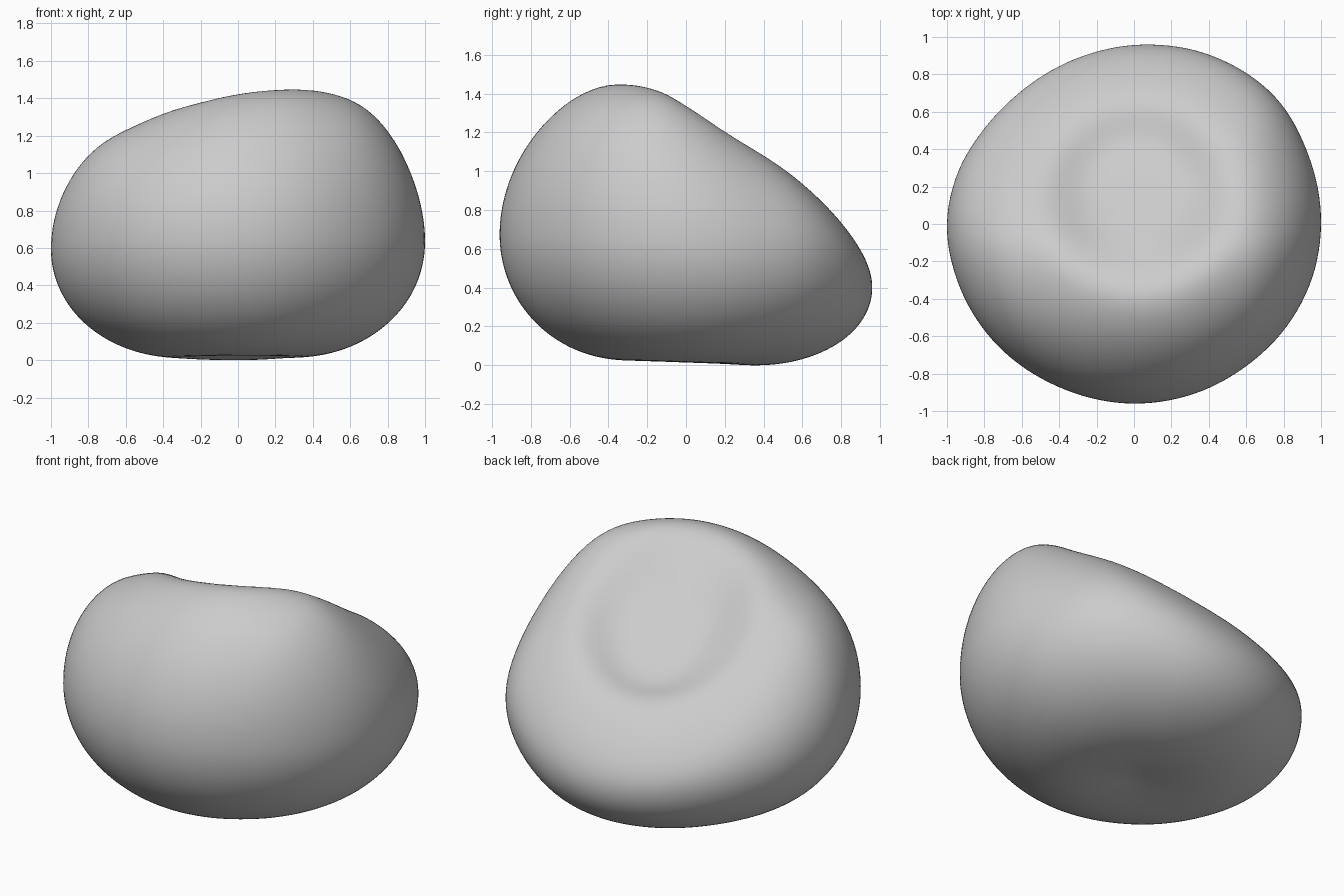
import bpy, bmesh
from math import sin, cos, pi, exp, hypot, degrees

if "Cube" in bpy.data.objects:
    bpy.data.objects.remove(bpy.data.objects["Cube"])


def curve(pts):
    """Smooth function through (position, value) points."""
    n = len(pts)
    slope = []
    for i in range(n):
        a, b = pts[max(i - 1, 0)], pts[min(i + 1, n - 1)]
        slope.append((b[1] - a[1]) / (b[0] - a[0]))

    def f(x):
        x = min(max(x, pts[0][0]), pts[-1][0])
        i = 0
        while i < n - 2 and x > pts[i + 1][0]:
            i += 1
        (x0, y0), (x1, y1) = pts[i], pts[i + 1]
        h = x1 - x0
        t = (x - x0) / h
        return (y0 * (1 + 2 * t) * (1 - t) ** 2 + slope[i] * h * t * (1 - t) ** 2
                + y1 * t * t * (3 - 2 * t) + slope[i + 1] * h * t * t * (t - 1))
    return f


# Plan outline: radius by angle in degrees
outline = curve([(-35, .982), (-17, .995), (0, 1.0), (22, 1.003), (42, 1.015), (66, .99),
                 (85, .963), (109, .937), (131, .932), (148, .95), (163, .98), (180, 1.0),
                 (198, .992), (220, .978), (245, .96), (270, .96), (290, .963),
                 (308, .968), (325, .982), (343, .995), (360, 1.0), (382, 1.003)])
# Height of the cushion crown from front to back, and its left-right lean
crown = curve([(-1, 1.57), (-.75, 1.58), (-.55, 1.57), (-.28, 1.52), (-.12, 1.47), (0, 1.4),
               (.2, 1.275), (.4, 1.17), (.6, 1.08), (.8, 1.0), (1, .92)])
lean = curve([(-1, .03), (-.8, -.01), (-.55, -.07), (-.3, -.06), (0, -.01),
              (.3, .05), (.5, .1), (.7, .17), (.85, .19), (1, .16)])


def belly(a):
    """Height of the widest line around the bag."""
    return (.56 + .08 * cos(a) ** 2 - .14 * sin(a) + .02 * cos(a)
            + .08 * exp(-((a - .8) / .4) ** 2))


def point(a, phi):
    s, c = sin(phi), cos(phi)
    r = outline(degrees(a)) * s
    x, y, mid = r * cos(a), r * sin(a), belly(a)
    if c >= 0:
        # Upper half with the seat hollow pressed in
        z = mid + (crown(y) + lean(x) - mid) * c
        z -= .21 * exp(-(hypot(x - .02, y - .16) / .42) ** 4)
    else:
        # Flattened underside with a slight dent
        base = .03 - .12 * s
        z = mid + (mid - base) * c
        z += .04 * exp(-(hypot(x, y + .05) / .35) ** 2)
    return x, y, z


# Bean bag body: rings from the top centre to the bottom centre
SEG, RINGS = 128, 96
bm = bmesh.new()
top = bm.verts.new(point(0, 0))
bottom = bm.verts.new(point(0, pi))
rings = [[bm.verts.new(point(2 * pi * j / SEG, pi * i / RINGS)) for j in range(SEG)]
         for i in range(1, RINGS)]
for j in range(SEG):
    k = (j + 1) % SEG
    bm.faces.new((top, rings[0][j], rings[0][k]))
    bm.faces.new((bottom, rings[-1][k], rings[-1][j]))
    for up, low in zip(rings, rings[1:]):
        bm.faces.new((up[j], low[j], low[k], up[k]))

# Soften, then stand on the floor
for _ in range(4):
    bmesh.ops.smooth_vert(bm, verts=bm.verts, factor=.5,
                          use_axis_x=False, use_axis_y=False, use_axis_z=True)
low = min(v.co.z for v in bm.verts)
for v in bm.verts:
    v.co.z -= low
bmesh.ops.recalc_face_normals(bm, faces=bm.faces)
for f in bm.faces:
    f.smooth = True
mesh = bpy.data.meshes.new("bean_bag_seat")
bm.to_mesh(mesh)
bm.free()
bpy.context.collection.objects.link(bpy.data.objects.new("bean_bag_seat", mesh))
